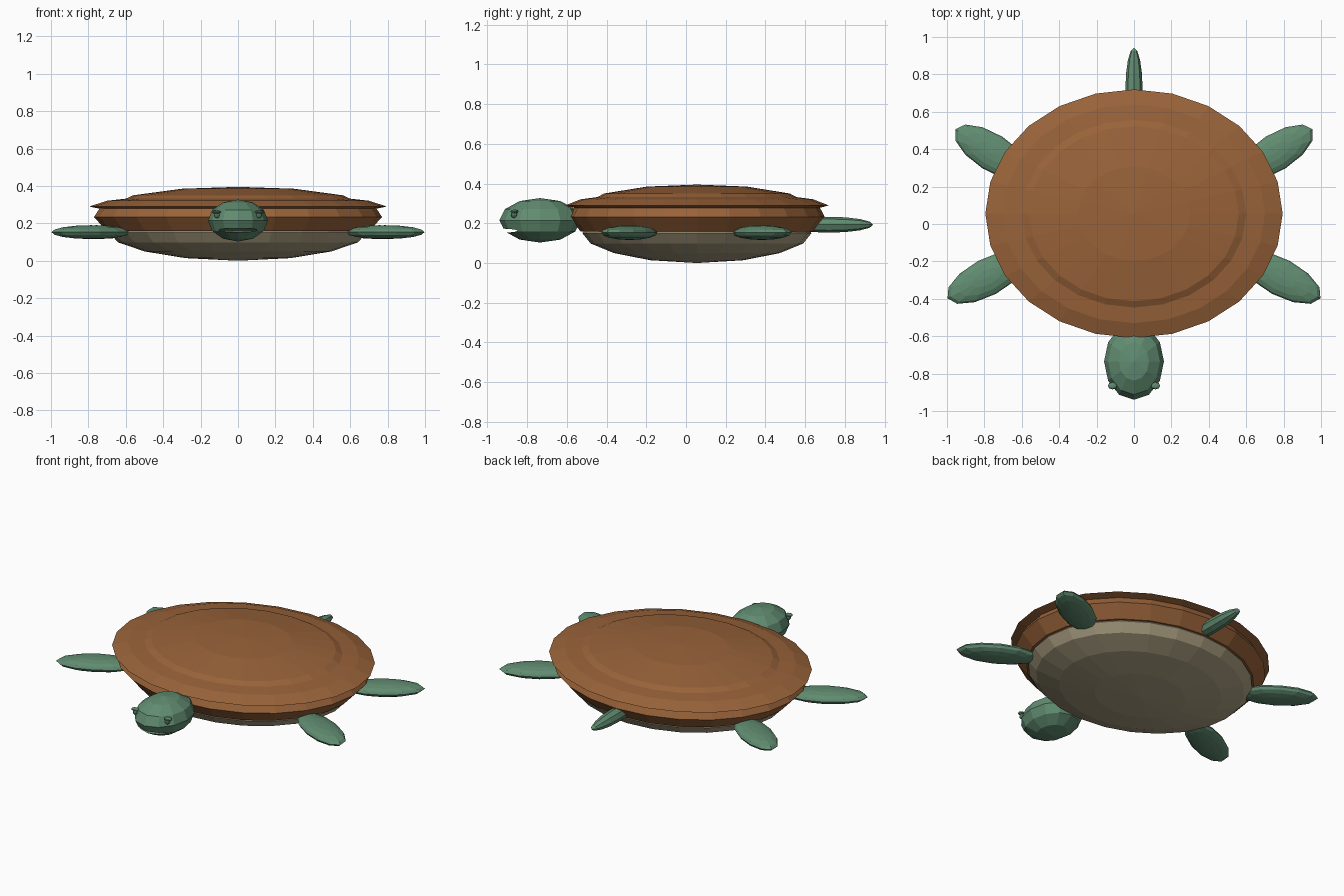
import bpy, bmesh, math
from mathutils import Matrix, Vector

if "Cube" in bpy.data.objects:
    bpy.data.objects.remove(bpy.data.objects["Cube"])


def material(name, rgb):
    m = bpy.data.materials.new(name)
    m.diffuse_color = (*rgb, 1)
    m.use_nodes = True
    m.node_tree.nodes["Principled BSDF"].inputs["Base Color"].default_value = m.diffuse_color
    return m


BROWN = material("shell brown", (0.32, 0.125, 0.042))
GREEN = material("skin green", (0.12, 0.265, 0.165))
BEIGE = material("belly beige", (0.42, 0.36, 0.23))


def finish(bm, name, mat):
    bmesh.ops.recalc_face_normals(bm, faces=bm.faces)
    me = bpy.data.meshes.new(name)
    bm.to_mesh(me)
    bm.free()
    me.materials.append(mat)
    ob = bpy.data.objects.new(name, me)
    bpy.context.collection.objects.link(ob)
    return ob


def oval_lathe(name, profile, mat, sides=24, squash=0.836, cy=0.055):
    """Revolve (radius, z) points into an oval solid."""
    bm = bmesh.new()
    rings = []
    for r, z in profile:
        if r == 0:
            rings.append([bm.verts.new((0, cy, z))] * sides)
        else:
            rings.append([bm.verts.new((r * math.cos(a), cy + r * squash * math.sin(a), z))
                          for a in (math.tau * i / sides for i in range(sides))])
    for a, b in zip(rings, rings[1:]):
        for i in range(sides):
            j = (i + 1) % sides
            bm.faces.new(list(dict.fromkeys((a[i], a[j], b[j], b[i]))))
    return finish(bm, name, mat)


def ellipsoid(name, loc, radii, mat, sides=12, rings=6, turn=0.0, pole="Z"):
    bm = bmesh.new()
    bmesh.ops.create_uvsphere(bm, u_segments=sides, v_segments=rings, radius=1)
    if pole == "Y":
        bm.transform(Matrix.Rotation(math.pi / 2, 4, "X"))
    bm.transform(Matrix.Translation(Vector(loc)) @ Matrix.Rotation(turn, 4, "Z")
                 @ Matrix.Diagonal((*radii, 1)))
    return finish(bm, name, mat)


# Shell: stepped dome with an overhanging rim
oval_lathe("upper_shell", [(0, 0.395), (0.30, 0.385), (0.56, 0.35), (0.60, 0.332),
                           (0.70, 0.321), (0.795, 0.29), (0.73, 0.276), (0, 0.276)], BROWN)
# Bulging band below the rim
oval_lathe("shell_side", [(0, 0.285), (0.735, 0.285), (0.748, 0.268), (0.77, 0.233),
                          (0.70, 0.158), (0, 0.158)], BROWN)
# Rounded belly plate
oval_lathe("belly", [(0, 0.17), (0.675, 0.17), (0.69, 0.15), (0.64, 0.098),
                     (0.50, 0.05), (0.28, 0.014), (0, 0)], BEIGE)

# Flippers, mirrored left and right
for side, label in ((1, "right"), (-1, "left")):
    ellipsoid(f"front_flipper_{label}", (side * 0.785, -0.285, 0.153), (0.24, 0.1, 0.037),
              GREEN, 12, 8, side * math.radians(-28))
    ellipsoid(f"back_flipper_{label}", (side * 0.757, 0.382, 0.153), (0.234, 0.1, 0.037),
              GREEN, 12, 8, side * math.radians(32))

# Tail
ellipsoid("tail", (0, 0.72, 0.193), (0.046, 0.222, 0.04), GREEN, 8, 8, pole="Y")

# Head with a thin mouth slit
head = ellipsoid("head", (0, -0.735, 0.215), (0.16, 0.205, 0.112), GREEN, 12, 6)
slit = ellipsoid("mouth_cutter", (0, -0.91, 0.163), (0.15, 0.095, 0.01), GREEN, 12, 6)
slit.hide_render = True
slit.hide_set(True)
cut = head.modifiers.new("mouth", "BOOLEAN")
cut.operation = "DIFFERENCE"
cut.solver = "EXACT"
cut.object = slit

# Eyes with small lids
for side, label in ((1, "right"), (-1, "left")):
    ellipsoid(f"eye_{label}", (side * 0.112, -0.866, 0.243), (0.016, 0.016, 0.016), GREEN, 8, 6)
    ellipsoid(f"eyelid_{label}", (side * 0.115, -0.864, 0.26), (0.025, 0.02, 0.009), GREEN, 8, 6)
